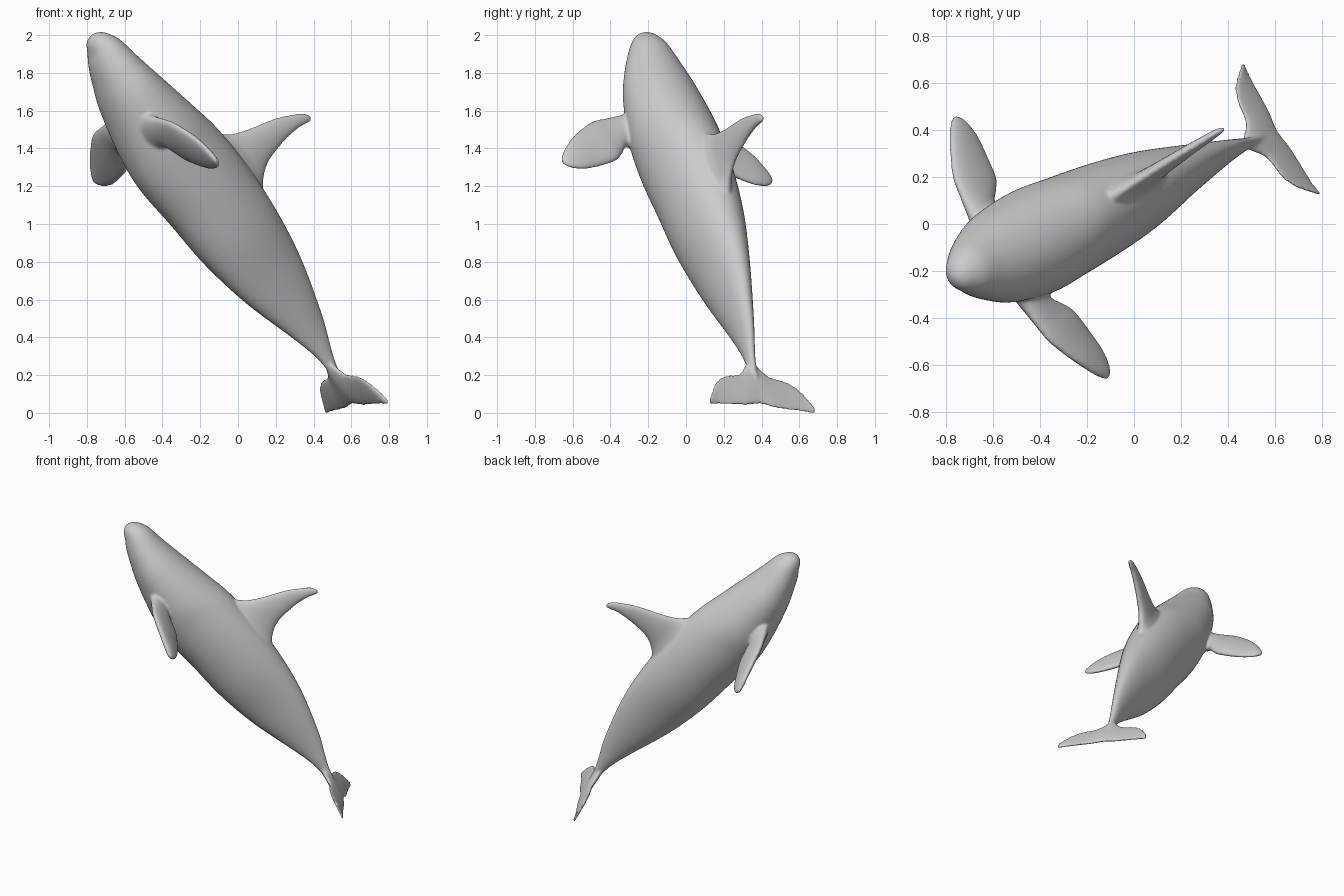
import bpy, bmesh, math
from mathutils import Vector

if "Cube" in bpy.data.objects:
    bpy.data.objects.remove(bpy.data.objects["Cube"])

# Body frame: along (nose to tail), side, back (towards the dorsal fin)
NOSE = Vector((-0.74, -0.21, 1.99))
ALONG = Vector((0.5626, 0.255, -0.787)).normalized()
BACK = Vector((0.505, -0.858, 0.078)).cross(ALONG).normalized()
SIDE = ALONG.cross(BACK)

bm = bmesh.new()


def spline(p0, p1, p2, p3, t):
    return 0.5 * (2 * p1 + (p2 - p0) * t + (2 * p0 - 5 * p1 + 4 * p2 - p3) * t * t
                  + (3 * p1 - p0 - 3 * p2 + p3) * t ** 3)


def loft(sections, sides=32, steps=6, mirror=1):
    """Skin elliptical sections (centre, half axis, half axis) given as (along, side, back)."""
    n = len(sections)
    smooth = []
    for i in range(n - 1):
        ids = [max(i - 1, 0), i, i + 1, min(i + 2, n - 1)]
        for k in range(steps):
            smooth.append([spline(*[sections[j][c] for j in ids], k / steps) for c in range(3)])
    smooth.append(sections[-1])
    rings = []
    for c, u, v in smooth:
        ring = []
        for k in range(sides):
            a = 2 * math.pi * k / sides
            p = c + u * math.cos(a) + v * math.sin(a)
            ring.append(bm.verts.new(NOSE + ALONG * p.x + SIDE * p.y * mirror + BACK * p.z))
        rings.append(ring)
    for r, q in zip(rings, rings[1:]):
        for k in range(sides):
            m = (k + 1) % sides
            bm.faces.new((r[k], r[m], q[m], q[k]))
    bm.faces.new(rings[0])
    bm.faces.new(rings[-1])


def blade(lead, trail, thick):
    """Fin section between a leading and a trailing edge point."""
    lead, trail = Vector(lead), Vector(trail)
    return [(lead + trail) / 2, (lead - trail) / 2, Vector(thick)]


# Torso: along, back offset, half width, half height
torso = [(-.03, -.02, .015, .012), (-.02, -.02, .04, .035), (0, -.018, .066, .058),
         (.05, -.015, .1, .085), (.1, -.022, .124, .108), (.2, -.035, .163, .136),
         (.35, -.045, .205, .178), (.6, -.045, .231, .238), (.8, -.033, .22, .272),
         (1.06, -.012, .2, .27), (1.33, -.004, .168, .256), (1.63, .006, .108, .208),
         (1.95, .012, .052, .112), (2.1, .003, .032, .06), (2.2, -.01, .022, .034),
         (2.32, -.02, .015, .015)]
loft([[Vector((a, 0, c)), Vector((0, w, 0)), Vector((0, 0, h))] for a, c, w, h in torso], 48)

# Dorsal fin: leading along/back, trailing along/back, half thickness
dorsal = [(.80, .16, 1.32, .16, .09), (.845, .25, 1.26, .25, .058), (.89, .305, 1.205, .295, .042),
          (.935, .402, 1.147, .385, .033), (.996, .579, 1.122, .53, .025),
          (1.06, .70, 1.121, .64, .019), (1.09, .738, 1.133, .70, .015),
          (1.12, .754, 1.141, .738, .009)]
loft([blade((a, 0, b), (c, 0, d), (0, t, 0)) for a, b, c, d, t in dorsal])

# Flipper: leading along/side/back, trailing along/side/back, half thickness
flipper = [(.42, .14, -.13, .67, .14, -.15, .07), (.447, .235, -.144, .638, .225, -.155, .046),
           (.47, .33, -.15, .70, .28, -.156, .037), (.494, .406, -.154, .745, .328, -.157, .035),
           (.545, .48, -.157, .785, .439, -.169, .031), (.605, .551, -.162, .806, .53, -.176, .026),
           (.68, .615, -.175, .80, .60, -.182, .02), (.745, .652, -.187, .78, .638, -.187, .011)]

# Tail fluke: side, leading along, trailing along, half thickness
fluke = [(-.01, 2.13, 2.44, .024), (.03, 2.19, 2.445, .022), (.09, 2.262, 2.46, .017),
         (.186, 2.285, 2.466, .013), (.26, 2.34, 2.469, .011), (.325, 2.45, 2.478, .008)]

for m in (1, -1):
    loft([blade(f[:3], f[3:6], (0, 0, f[6])) for f in flipper], mirror=m)
    loft([blade((a, s, -.018), (b, s, -.036), (0, 0, t)) for s, a, b, t in fluke], mirror=m)

# One seamless skin
bmesh.ops.recalc_face_normals(bm, faces=bm.faces)
mesh = bpy.data.meshes.new("whale")
bm.to_mesh(mesh)
bm.free()
whale = bpy.data.objects.new("whale", mesh)
bpy.context.collection.objects.link(whale)
skin = whale.modifiers.new("skin", 'REMESH')
skin.mode = 'VOXEL'
skin.voxel_size = 0.008
skin.use_smooth_shade = True
soften = whale.modifiers.new("soften", 'SMOOTH')
soften.factor = 0.5
soften.iterations = 10
